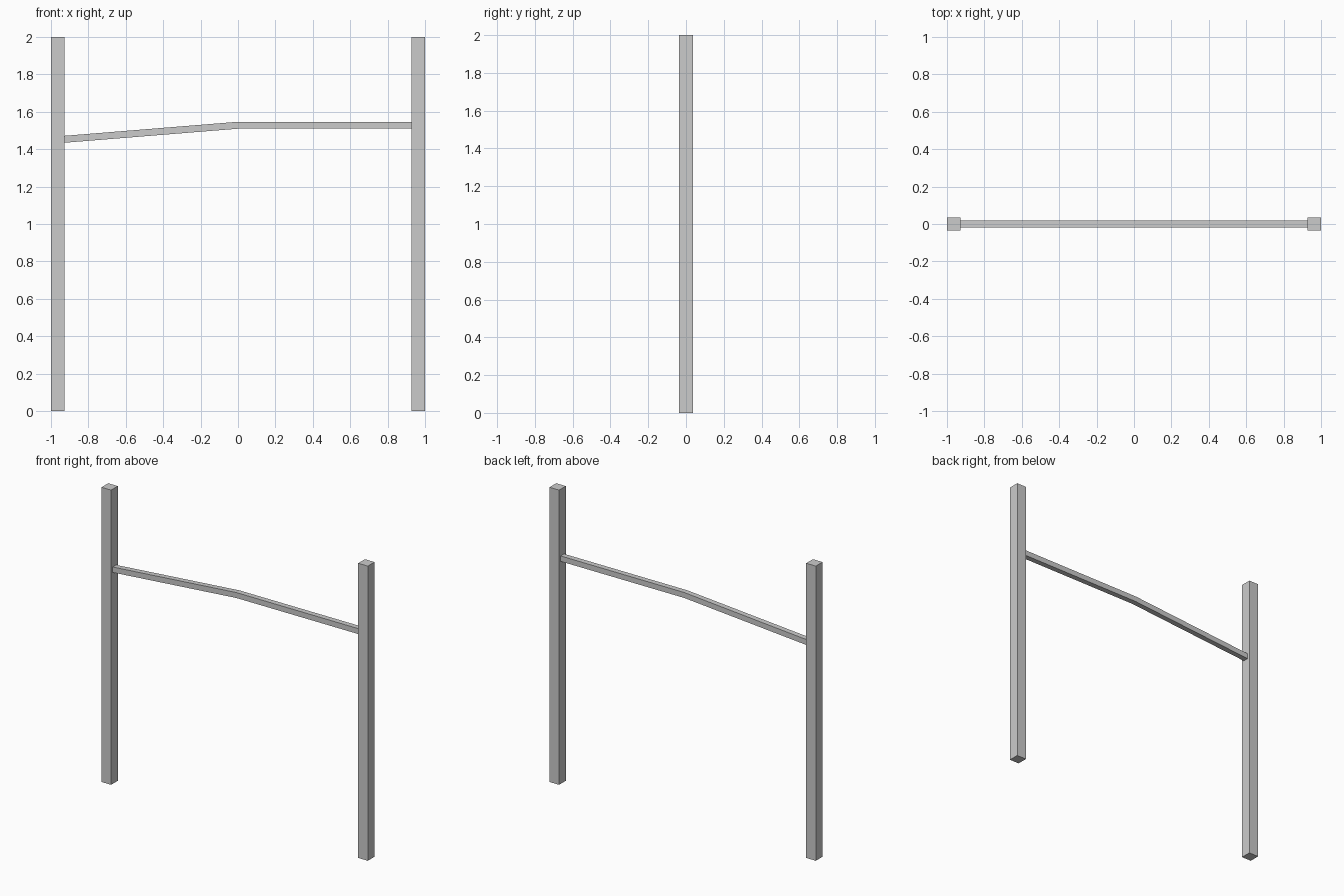
import bpy, bmesh

if "Cube" in bpy.data.objects:
    bpy.data.objects.remove(bpy.data.objects["Cube"])

POST = 0.072      # post width
BAR = 0.037       # crossbar thickness


def sweep_square(name, stations, offsets):
    """Skin a four-sided section through the stations and cap both ends."""
    bm = bmesh.new()
    rings = [[bm.verts.new([c + o for c, o in zip(p, off)]) for off in offsets]
             for p in stations]
    for a, b in zip(rings, rings[1:]):
        for i in range(4):
            j = (i + 1) % 4
            bm.faces.new((a[i], a[j], b[j], b[i]))
    bm.faces.new(rings[0])
    bm.faces.new(rings[-1])
    bmesh.ops.recalc_face_normals(bm, faces=bm.faces)
    mesh = bpy.data.meshes.new(name)
    bm.to_mesh(mesh)
    bm.free()
    obj = bpy.data.objects.new(name, mesh)
    bpy.context.collection.objects.link(obj)
    return obj


# Two upright posts
h = POST / 2
for name, side in (("left_post", -1), ("right_post", 1)):
    x = side * (1 - h)
    sweep_square(name, [(x, 0, 0), (x, 0, 2)],
                 [(-h, -h, 0), (h, -h, 0), (h, h, 0), (-h, h, 0)])

# Crossbar, bent at the middle and dropping towards the left post
r = BAR / 2
end = 1 - POST
sweep_square("crossbar", [(-end, 0, 1.453), (0, 0, 1.528), (end, 0, 1.528)],
             [(0, -r, -r), (0, r, -r), (0, r, r), (0, -r, r)])
